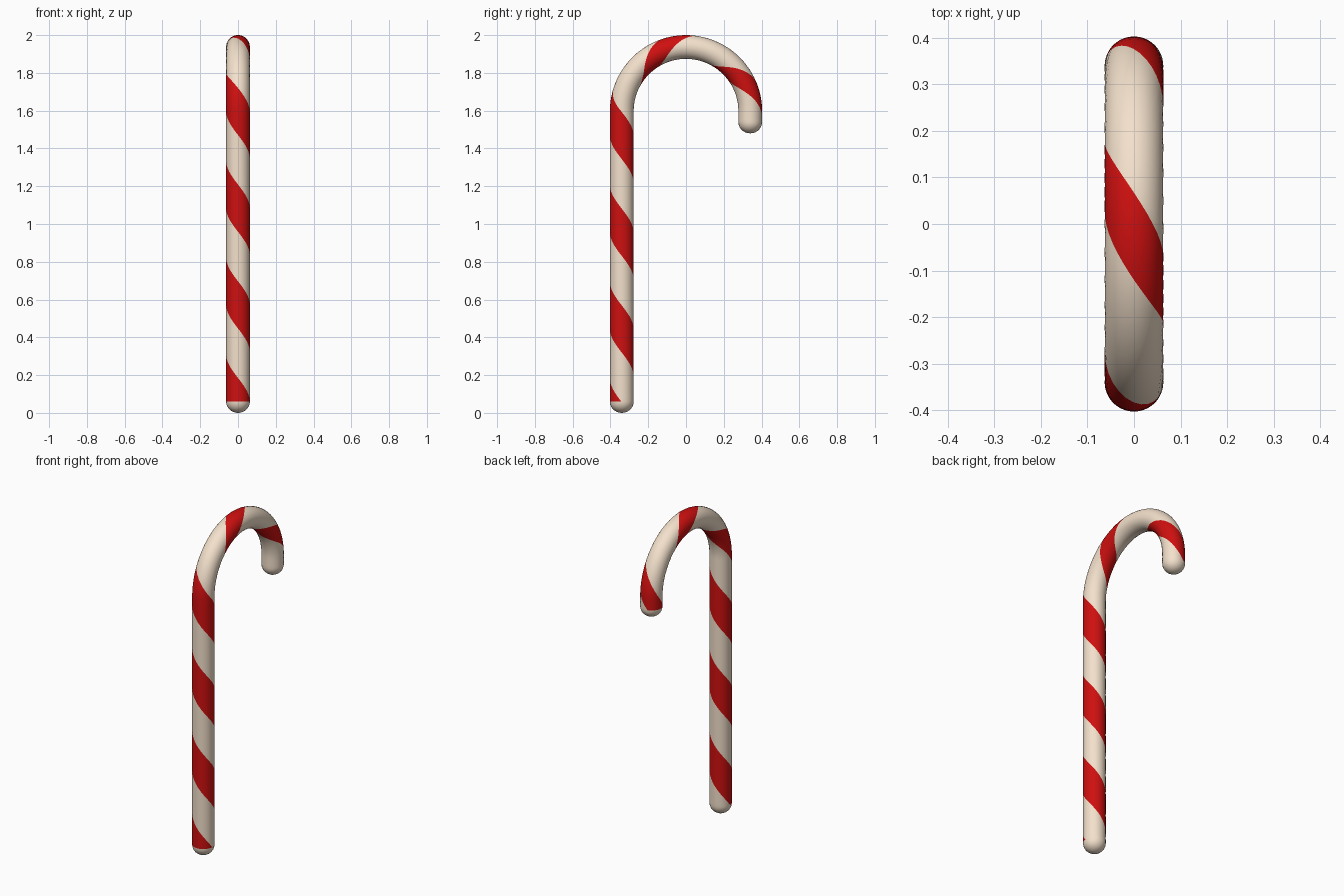
import bpy, bmesh
from math import pi, sin, cos
from mathutils import Vector

if "Cube" in bpy.data.objects:
    bpy.data.objects.remove(bpy.data.objects["Cube"])

TUBE, BEND = 0.063, 0.34          # tube radius, hook radius
BASE, TURN = 0.06, 1.597          # start of the tube, height where the hook begins
PITCH, PHASE = 0.512, 0.572       # stripe rise per turn, stripe centre on the front
ARC = pi * BEND
END = TURN + ARC + 0.057          # end of the tube, measured along the path
COLS = 14                         # columns in each colour


def frame(s):
    """Centre, outward normal and tangent of the path at length s."""
    if s <= TURN:
        return Vector((0, -BEND, s)), Vector((0, -1, 0)), Vector((0, 0, 1))
    if s >= TURN + ARC:
        return Vector((0, BEND, TURN - (s - TURN - ARC))), Vector((0, 1, 0)), Vector((0, 0, -1))
    a = (s - TURN) / BEND
    n = Vector((0, -cos(a), sin(a)))
    return Vector((0, 0, TURN)) + n * BEND, n, Vector((0, sin(a), cos(a)))


def angles(s):
    """Twisted column angles: the red half first, then the white half."""
    t = min(max((s - 1.6) / 0.25, 0), 1)
    half = pi * (0.25 - 0.09 * t) / PITCH
    mid = 2 * pi * (PHASE - s) / PITCH
    red = [mid - half + 2 * half * i / COLS for i in range(COLS)]
    white = [mid + half + 2 * (pi - half) * i / COLS for i in range(COLS)]
    return red + white


def ring(bm, s, radius=TUBE, shift=0.0):
    c, n, t = frame(s)
    c = c + t * shift
    return [bm.verts.new(c + radius * (n * cos(a) + Vector((1, 0, 0)) * sin(a))) for a in angles(s)]


def bridge(bm, a, b, striped):
    k = len(a)
    for i in range(k):
        j = (i + 1) % k
        f = bm.faces.new((a[i], a[j], b[j], b[i]))
        f.material_index = 1 if striped and i < COLS else 0


def cap(bm, edge, s, sign):
    """Plain rounded end."""
    prev = edge
    for i in range(1, 7):
        q = pi / 2 * i / 7
        cur = ring(bm, s, TUBE * cos(q), sign * 0.06 * sin(q))
        bridge(bm, prev, cur, False)
        prev = cur
    c, n, t = frame(s)
    tip = bm.verts.new(c + t * sign * 0.06)
    for i in range(len(prev)):
        bm.faces.new((prev[i], prev[(i + 1) % len(prev)], tip))


# Striped tube along the hooked path
bm = bmesh.new()
steps = [BASE + (TURN - BASE) * i / 96 for i in range(96)]
steps += [TURN + ARC * i / 60 for i in range(60)]
steps += [TURN + ARC + (END - TURN - ARC) * i / 4 for i in range(5)]
rings = [ring(bm, s) for s in steps]
for a, b in zip(rings, rings[1:]):
    bridge(bm, a, b, True)

# Rounded ends
cap(bm, rings[0], BASE, -1)
cap(bm, rings[-1], END, 1)
bmesh.ops.recalc_face_normals(bm, faces=bm.faces)

mesh = bpy.data.meshes.new("striped_cane")
bm.to_mesh(mesh)
bm.free()

# Cream and red sugar
for name, col in (("cream", (0.9, 0.75, 0.6, 1)), ("red", (0.62, 0.005, 0.005, 1))):
    mat = bpy.data.materials.new(name)
    mat.diffuse_color = col
    mat.use_nodes = True
    mat.node_tree.nodes["Principled BSDF"].inputs["Base Color"].default_value = mat.diffuse_color
    mesh.materials.append(mat)

cane = bpy.data.objects.new("striped_cane", mesh)
bpy.context.collection.objects.link(cane)
for p in mesh.polygons:
    p.use_smooth = True
